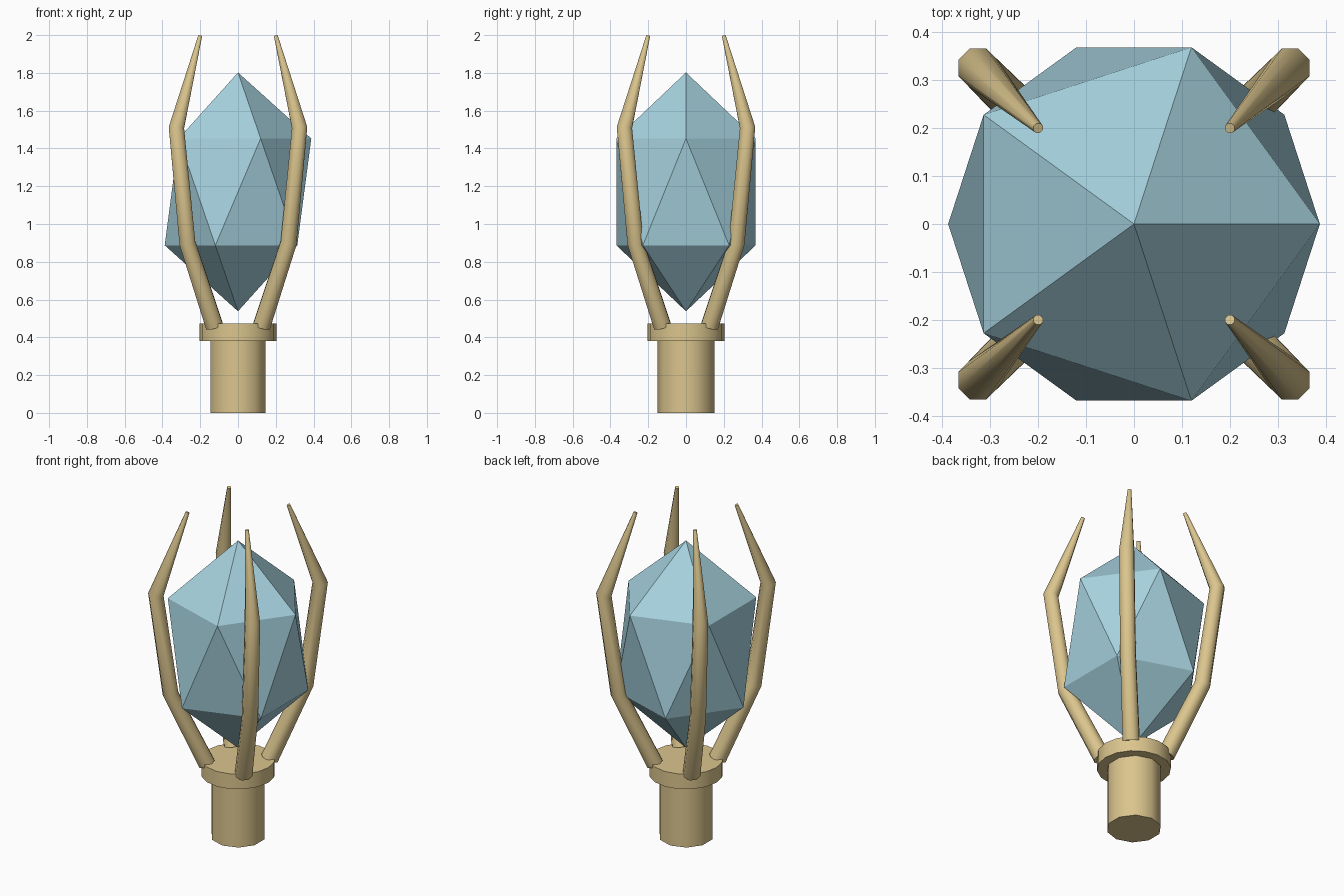
import bpy, bmesh, math
from mathutils import Matrix, Vector

cube = bpy.data.objects.get("Cube")
if cube:
    bpy.data.objects.remove(cube, do_unlink=True)


def make_material(name, rgb):
    mat = bpy.data.materials.new(name)
    mat.use_nodes = True
    mat.diffuse_color = (*rgb, 1)
    mat.node_tree.nodes["Principled BSDF"].inputs["Base Color"].default_value = (*rgb, 1)
    return mat


def add_object(name, bm, mat, smooth=True):
    bmesh.ops.recalc_face_normals(bm, faces=bm.faces)
    mesh = bpy.data.meshes.new(name)
    bm.to_mesh(mesh)
    bm.free()
    mesh.materials.append(mat)
    obj = bpy.data.objects.new(name, mesh)
    bpy.context.collection.objects.link(obj)
    if smooth:
        bpy.ops.object.select_all(action='DESELECT')
        obj.select_set(True)
        bpy.context.view_layer.objects.active = obj
        bpy.ops.object.shade_smooth_by_angle(angle=math.radians(50))
    return obj


def cylinder(name, radius, z0, z1, sides, mat):
    bm = bmesh.new()
    bmesh.ops.create_cone(bm, cap_ends=True, segments=sides, radius1=radius, radius2=radius,
                          depth=z1 - z0, matrix=Matrix.Translation((0, 0, (z0 + z1) / 2)))
    return add_object(name, bm, mat)


def prong(name, sx, sy, mat, sides=8):
    # Path given as (distance along x and y, height, thickness)
    path = [(0.125, 0.46, 0.05), (0.268, 0.9, 0.046), (0.326, 1.51, 0.044), (0.2, 1.997, 0.011)]
    points = [Vector((sx * d, sy * d, z)) for d, z, r in path]
    side = Vector((-sy, sx, 0)).normalized()
    bm = bmesh.new()
    rings = []
    for i, p in enumerate(points):
        before = (p - points[i - 1]).normalized() if i else Vector()
        after = (points[i + 1] - p).normalized() if i < len(points) - 1 else Vector()
        out = (before + after).normalized().cross(side)
        ring = []
        for k in range(sides):
            a = math.tau * (k + 0.5) / sides
            ring.append(bm.verts.new(p + path[i][2] * (math.cos(a) * out + math.sin(a) * side)))
        rings.append(ring)
    for lower, upper in zip(rings, rings[1:]):
        for k in range(sides):
            n = (k + 1) % sides
            bm.faces.new((lower[k], lower[n], upper[n], upper[k]))
    bm.faces.new(rings[0])
    bm.faces.new(rings[-1])
    return add_object(name, bm, mat)


gold = make_material("pale gold", (0.71, 0.56, 0.27))
blue = make_material("crystal blue", (0.38, 0.64, 0.73))

# Handle and collar
cylinder("handle", 0.152, 0, 0.40, 10, gold)
cylinder("collar", 0.205, 0.38, 0.472, 16, gold)

# Faceted crystal: two staggered rings of five between two tips
bm = bmesh.new()
mid, half, radius = 1.17, 0.632, 0.388
top = bm.verts.new((0, 0, mid + half))
bottom = bm.verts.new((0, 0, mid - half))


def five(turn, z):
    return [bm.verts.new((radius * math.cos(math.tau * (k + turn) / 5),
                          radius * math.sin(math.tau * (k + turn) / 5), z)) for k in range(5)]


upper = five(0, mid + half / math.sqrt(5))
lower = five(0.5, mid - half / math.sqrt(5))
for k in range(5):
    n = (k + 1) % 5
    bm.faces.new((top, upper[k], upper[n]))
    bm.faces.new((upper[k], lower[k], upper[n]))
    bm.faces.new((upper[n], lower[k], lower[n]))
    bm.faces.new((bottom, lower[n], lower[k]))
add_object("crystal", bm, blue, smooth=False)

# Four bent prongs around the crystal
for depth, sy in (("front", -1), ("back", 1)):
    for hand, sx in (("left", 1), ("right", -1)):
        prong(f"{depth}_{hand}_prong", sx, sy, gold)
